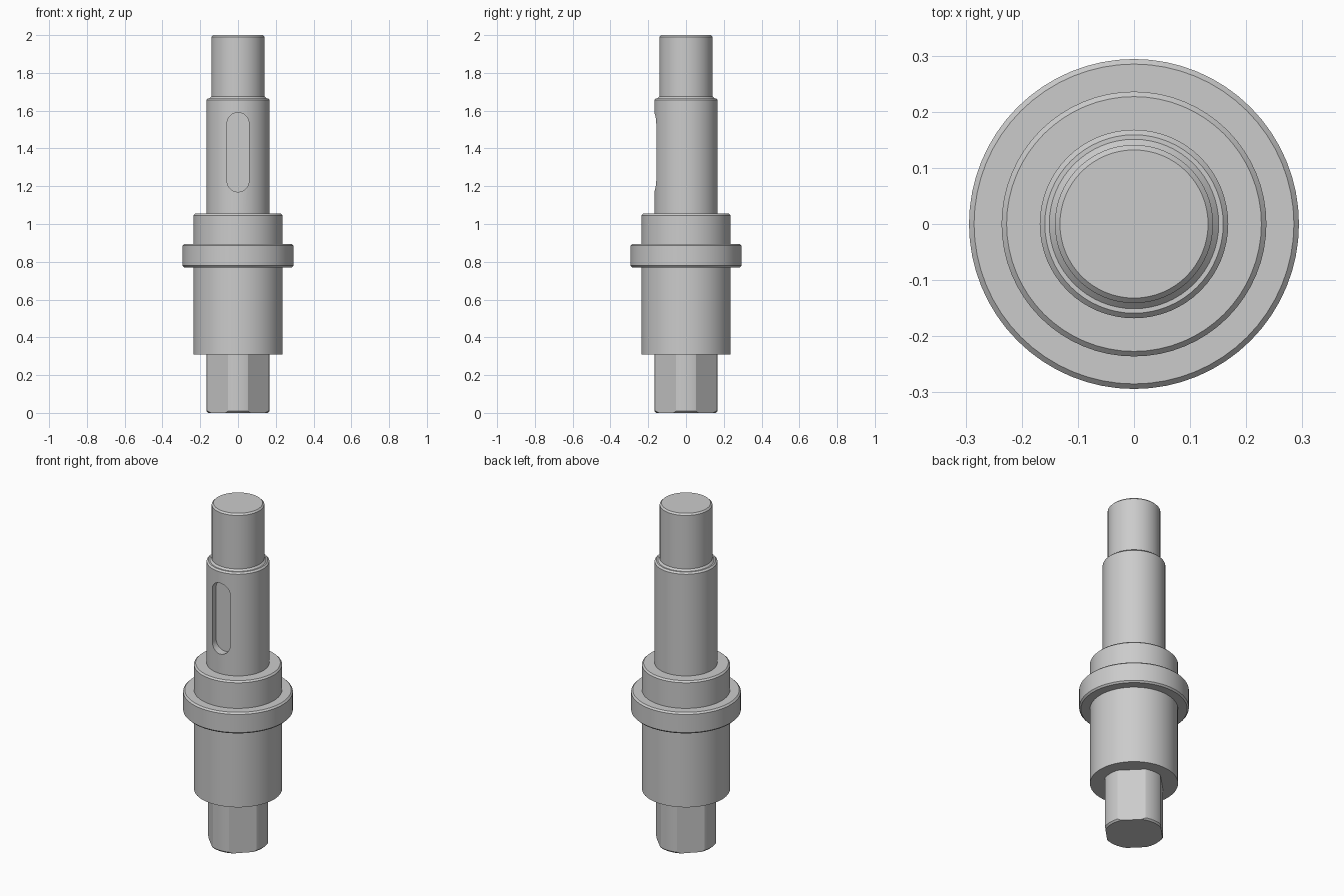
import bpy, bmesh, math
from mathutils import Matrix

if "Cube" in bpy.data.objects:
    bpy.data.objects.remove(bpy.data.objects["Cube"])

SEGMENTS = 64


def make_object(name, bm):
    bmesh.ops.recalc_face_normals(bm, faces=bm.faces)
    mesh = bpy.data.meshes.new(name)
    bm.to_mesh(mesh)
    bm.free()
    obj = bpy.data.objects.new(name, mesh)
    bpy.context.collection.objects.link(obj)
    return obj


def lathe(name, profile):
    """Closed solid of stacked rings from (radius, z) points, capped at both ends."""
    bm = bmesh.new()
    rings = []
    for r, z in profile:
        rings.append([bm.verts.new((r * math.cos(a), r * math.sin(a), z))
                      for a in (2 * math.pi * i / SEGMENTS for i in range(SEGMENTS))])
    for low, high in zip(rings, rings[1:]):
        for i in range(SEGMENTS):
            j = (i + 1) % SEGMENTS
            bm.faces.new((low[i], low[j], high[j], high[i]))
    bm.faces.new(rings[0])
    bm.faces.new(rings[-1])
    return make_object(name, bm)


def apply_boolean(obj, cutter, operation):
    cutter.hide_render = True
    mod = obj.modifiers.new("cut", 'BOOLEAN')
    mod.object, mod.operation, mod.solver = cutter, operation, 'EXACT'
    bpy.context.view_layer.objects.active = obj
    bpy.ops.object.modifier_apply(modifier=mod.name)
    bpy.data.objects.remove(cutter)


def smooth(obj):
    bpy.ops.object.select_all(action='DESELECT')
    obj.select_set(True)
    bpy.context.view_layer.objects.active = obj
    bpy.ops.object.shade_smooth_by_angle(angle=math.radians(20))


# Stepped shaft with chamfered shoulders and a collar
c = 0.009
shaft = lathe("stepped_shaft", [
    (0.236, 0.31), (0.236, 0.77),
    (0.294 - c, 0.77), (0.294, 0.77 + c), (0.294, 0.895 - c), (0.294 - c, 0.895),
    (0.236, 0.895), (0.236, 1.055 - c), (0.236 - c, 1.055),
    (0.168, 1.055), (0.168, 1.665 - c), (0.168 - c, 1.665),
    (0.151, 1.665), (0.141, 1.675),
    (0.141, 2.0 - c), (0.141 - c, 2.0)])

# Keyway: round-ended slot cut into the front
half_w, z_low, z_high = 0.058, 1.17, 1.59
outline = []
for centre, start in ((z_high - half_w, 0), (z_low + half_w, math.pi)):
    for i in range(17):
        a = start + math.pi * i / 16
        outline.append((half_w * math.cos(a), centre + half_w * math.sin(a)))
bm = bmesh.new()
floor = bm.faces.new([bm.verts.new((x, -0.122, z)) for x, z in outline])
ext = bmesh.ops.extrude_face_region(bm, geom=[floor], use_keep_orig=True)
bmesh.ops.translate(bm, vec=(0, -0.2, 0),
                    verts=[v for v in ext["geom"] if isinstance(v, bmesh.types.BMVert)])
apply_boolean(shaft, make_object("keyway_cutter", bm), 'DIFFERENCE')
smooth(shaft)

# Square drive end: chamfered round bar trimmed to four diagonal flats
drive = lathe("square_drive_end", [(0.167 - c, 0), (0.167, c), (0.167, 0.31)])
bm = bmesh.new()
bmesh.ops.create_cube(bm, size=1, matrix=Matrix.Rotation(math.pi / 4, 4, 'Z')
                      @ Matrix.Diagonal((0.298, 0.298, 2, 1)))
apply_boolean(drive, make_object("square_cutter", bm), 'INTERSECT')
smooth(drive)
